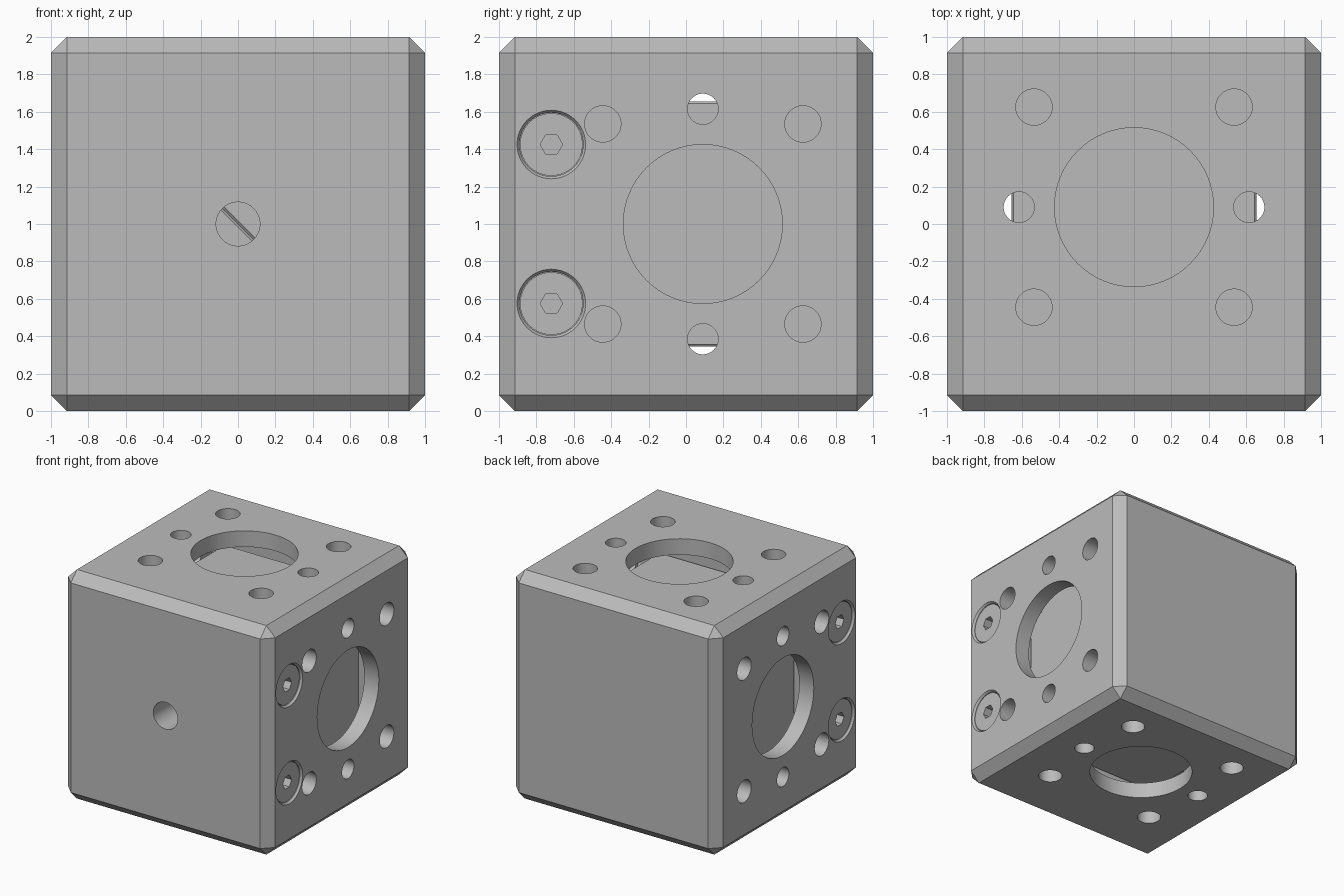
import bpy, bmesh, math
from mathutils import Matrix, Vector

if "Cube" in bpy.data.objects:
    bpy.data.objects.remove(bpy.data.objects["Cube"], do_unlink=True)

grey = bpy.data.materials.new("plain grey")
grey.use_nodes = True
grey.diffuse_color = (0.5, 0.5, 0.5, 1)
grey.node_tree.nodes["Principled BSDF"].inputs["Base Color"].default_value = (0.5, 0.5, 0.5, 1)

CENTRE = Vector((0, 0.09, 1))   # optical centre of the housing
HALF = 0.655                    # half size of the inner glass block


def add_object(name, bm):
    bmesh.ops.recalc_face_normals(bm, faces=bm.faces)
    mesh = bpy.data.meshes.new(name)
    bm.to_mesh(mesh)
    bm.free()
    mesh.materials.append(grey)
    obj = bpy.data.objects.new(name, mesh)
    bpy.context.collection.objects.link(obj)
    return obj


def box(name, low, high, chamfer=0):
    low, high = Vector(low), Vector(high)
    bm = bmesh.new()
    bmesh.ops.create_cube(bm, size=1)
    bmesh.ops.scale(bm, vec=high - low, verts=bm.verts)
    bmesh.ops.translate(bm, vec=(low + high) / 2, verts=bm.verts)
    if chamfer:
        bmesh.ops.bevel(bm, geom=bm.edges[:], offset=chamfer, segments=1, affect='EDGES')
    return add_object(name, bm)


def rod(name, start, end, r1, r2=None, sides=64):
    start, end = Vector(start), Vector(end)
    axis = end - start
    turn = Vector((0, 0, 1)).rotation_difference(axis).to_matrix().to_4x4()
    bm = bmesh.new()
    bmesh.ops.create_cone(bm, cap_ends=True, segments=sides, radius1=r1,
                          radius2=r1 if r2 is None else r2, depth=axis.length,
                          matrix=Matrix.Translation((start + end) / 2) @ turn)
    return add_object(name, bm)


def cut(target, cutter):
    mod = target.modifiers.new("cut", 'BOOLEAN')
    mod.operation = 'DIFFERENCE'
    mod.solver = 'EXACT'
    mod.object = cutter
    bpy.context.view_layer.objects.active = target
    bpy.ops.object.modifier_apply(modifier=mod.name)
    bpy.data.objects.remove(cutter, do_unlink=True)


# Chamfered hollow housing
housing = box("housing", (-1, -1, 0), (1, 1, 2), 0.085)
cut(housing, box("cavity_cutter", (-0.86, -HALF + 0.085, 0.14), (0.86, 0.86, 1.86)))

# Port, four corner holes and two pin holes, straight through side to side and top to bottom
pattern = [(0, 0, 0.425), (0, 0.615, 0.082), (0, -0.615, 0.082)]
pattern += [(a, b, 0.097) for a in (-0.535, 0.535) for b in (-0.535, 0.535)]
for across, along, radius in pattern:
    y = CENTRE.y + across
    cut(housing, rod("hole_cutter", (-1.1, y, 1 + along), (1.1, y, 1 + along), radius))
    cut(housing, rod("hole_cutter", (along, y, -0.1), (along, y, 2.1), radius))

# Front inspection hole
cut(housing, rod("front_hole_cutter", (0, -1.1, 1), (0, -0.4, 1), 0.117))

# Countersunk socket screws on both sides
screws = []
for side, label in ((1, "left"), (-1, "right")):
    for z, level in ((1.425, "upper"), (0.575, "lower")):
        def at(x):
            return (side * x, -0.72, z)
        cut(housing, rod("seat_cutter", at(0.8), at(1.1), 0.17))
        cut(housing, rod("countersink_cutter", at(0.98), at(1.001), 0.168, 0.184))
        head = rod(f"{label}_{level}_screw", at(0.79), at(0.98), 0.167)
        cut(head, rod("socket_cutter", at(0.89), at(1.1), 0.06, sides=6))
        screws.append(head)

# Inner glass block: two bevelled prisms meeting on the diagonal
for sign, label in ((1, "upper"), (-1, "lower")):
    bm = bmesh.new()
    corners = [(-HALF, HALF), (HALF, -HALF), (sign * HALF, sign * HALF)]
    face = bm.faces.new([bm.verts.new((x, -HALF, z)) for x, z in corners])
    extruded = bmesh.ops.extrude_face_region(bm, geom=[face])["geom"]
    bmesh.ops.translate(bm, vec=(0, 2 * HALF, 0),
                        verts=[v for v in extruded if isinstance(v, bmesh.types.BMVert)])
    bmesh.ops.recalc_face_normals(bm, faces=bm.faces)
    bmesh.ops.bevel(bm, geom=bm.edges[:], offset=0.012, segments=1, affect='EDGES')
    bmesh.ops.translate(bm, vec=CENTRE, verts=bm.verts)
    add_object(f"{label}_prism", bm)

# Thin corner mark on the glass block
box("corner_mark", (HALF - 0.002, -0.55, 1.515), (HALF + 0.004, -0.41, 1.64))

# Smooth the round walls, keep edges sharp
bpy.ops.object.select_all(action='DESELECT')
for obj in [housing] + screws:
    obj.select_set(True)
bpy.context.view_layer.objects.active = housing
bpy.ops.object.shade_smooth_by_angle(angle=math.radians(25))
